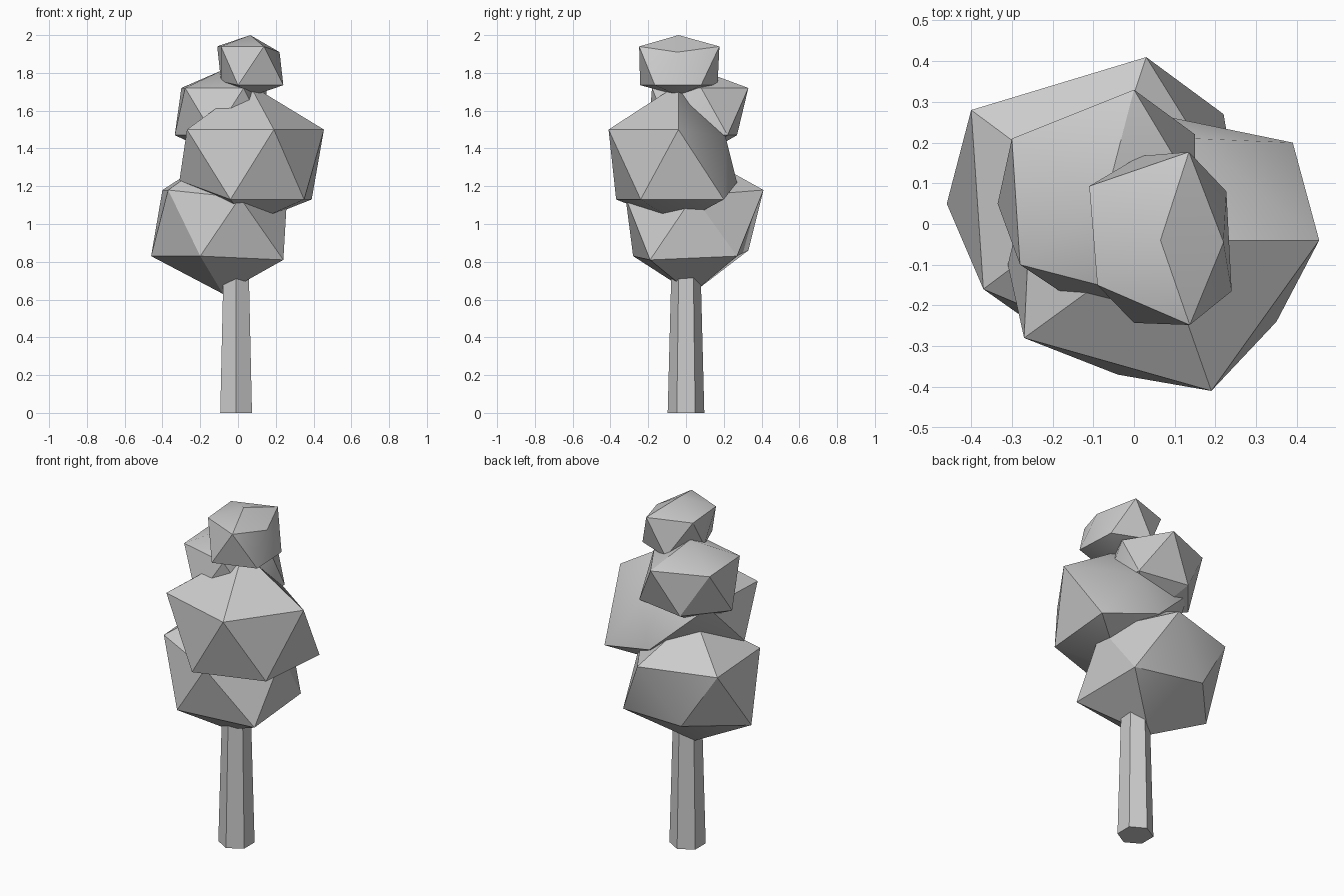
import bpy
import bmesh
import math
from mathutils import Vector

default_cube = bpy.data.objects.get("Cube")
if default_cube:
    bpy.data.objects.remove(default_cube, do_unlink=True)

# One plain grey for the whole tree
grey = bpy.data.materials.new("light_grey")
grey.use_nodes = True
colour = (0.6, 0.6, 0.6, 1)
grey.diffuse_color = colour
grey.node_tree.nodes["Principled BSDF"].inputs["Base Color"].default_value = colour


def finish(name, bm):
    """Turn a bmesh into a named, shaded object."""
    bmesh.ops.recalc_face_normals(bm, faces=bm.faces[:])
    mesh = bpy.data.meshes.new(name)
    bm.to_mesh(mesh)
    bm.free()
    mesh.materials.append(grey)
    part = bpy.data.objects.new(name, mesh)
    bpy.context.collection.objects.link(part)
    bpy.ops.object.select_all(action="DESELECT")
    part.select_set(True)
    bpy.context.view_layer.objects.active = part
    bpy.ops.object.shade_smooth_by_angle(angle=math.radians(30))
    return part


def clump(name, top, upper_z, upper, lower_z, lower, bottom):
    """Uneven twenty-sided ball: two poles and two five-point rings.
    A third value in a ring point raises or drops it from its ring."""
    points = [Vector(top), Vector(bottom)]
    for height, ring in ((upper_z, upper), (lower_z, lower)):
        for x, y, *shift in ring:
            points.append(Vector((x, y, height + sum(shift))))
    bm = bmesh.new()
    for point in points:
        bm.verts.new(point)
    hull = bmesh.ops.convex_hull(bm, input=bm.verts[:])
    loose = [v for v in hull["geom_interior"] if isinstance(v, bmesh.types.BMVert)]
    bmesh.ops.delete(bm, geom=loose, context="VERTS")
    return finish(name, bm)


# Six-sided tapering trunk, its top hidden in the leaves
trunk_height = 0.85
bm = bmesh.new()
bmesh.ops.create_cone(bm, cap_ends=True, segments=6, radius1=0.097,
                      radius2=0.075, depth=trunk_height)
bmesh.ops.translate(bm, verts=bm.verts[:], vec=(-0.01, 0, trunk_height / 2))
finish("trunk", bm)

# Lowest leaf clump
clump("lower_leaves", (-.09, .05, 1.38),
      1.18, [(.03, .41), (-.4, .28), (-.37, -.16), (.01, -.32, -.04), (.26, .04, -.03)],
      .83, [(-.46, .05), (-.2, -.28), (.24, -.19, -.02), (.22, .27), (-.2, .33, .03)],
      (-.08, .03, .63))

# Large middle clump
clump("middle_leaves", (.06, -.04, 1.74),
      1.5, [(-.27, -.28), (.19, -.41), (.455, -.04), (.15, .21, -.04), (-.25, .15)],
      1.13, [(.39, .2), (.05, .27, .09), (-.31, -.1, .1), (-.04, -.37), (.35, -.24)],
      (.06, -.04, 1))

# Smaller clump behind the middle one
clump("back_leaves", (-.07, .06, 1.82),
      1.72, [(-.3, .21), (0, .33), (.15, .08), (.03, -.18), (-.28, -.1)],
      1.47, [(-.335, .05), (-.13, -.2), (.15, -.08), (.15, .22), (-.15, .27)],
      (-.07, .06, 1.35))

# Small clump at the crown
clump("crown_leaves", (.065, -.04, 2),
      1.94, [(.135, .177), (-.11, .093), (-.09, -.15), (.137, -.248), (.22, -.045, -.03)],
      1.735, [(.24, -.165), (.227, .08), (.015, .167), (-.09, -.04, .02), (0, -.243)],
      (.08, -.04, 1.68))
